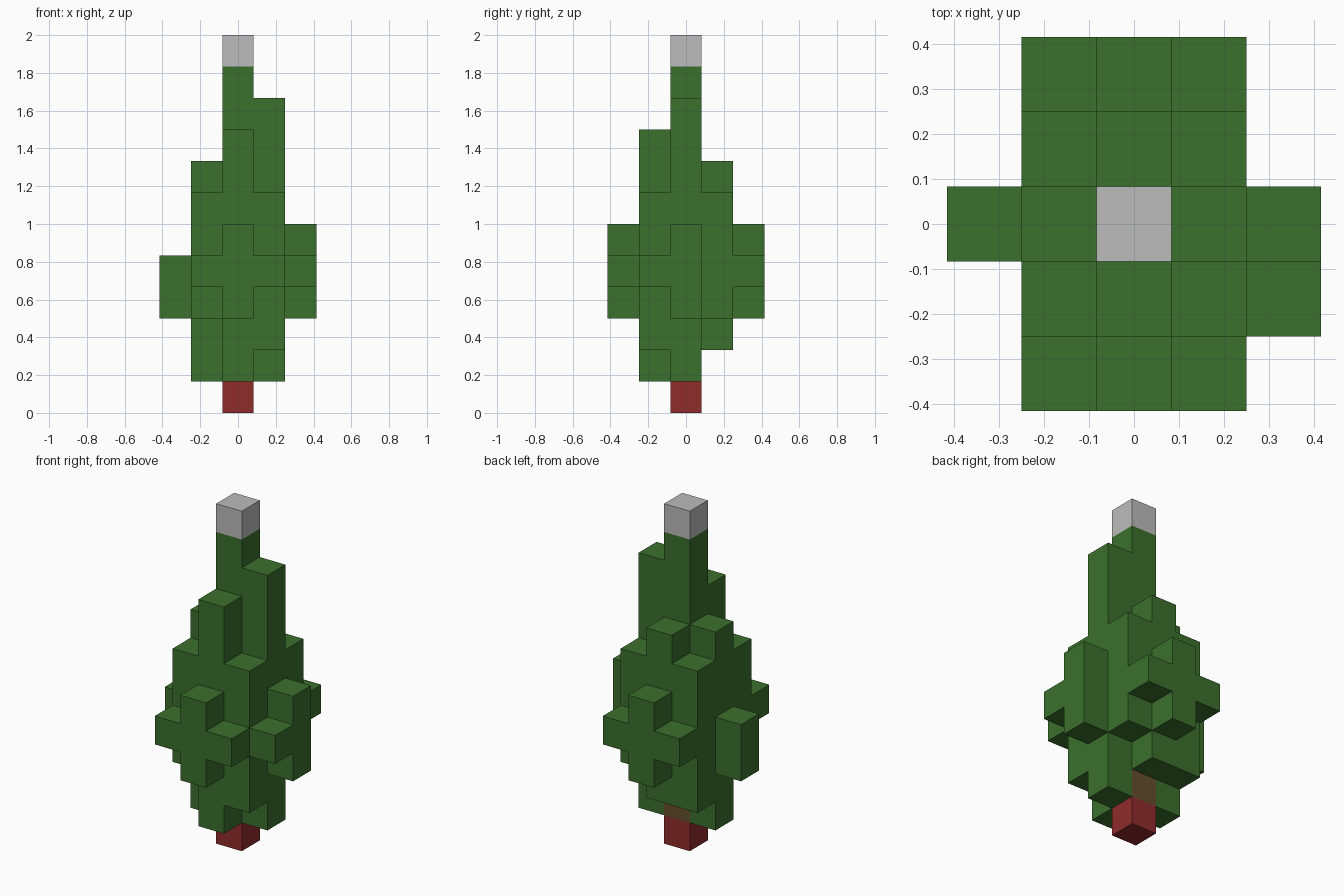
import bpy
import bmesh
from mathutils import Vector

CELL = 1 / 6  # edge length of one block

if "Cube" in bpy.data.objects:
    bpy.data.objects.remove(bpy.data.objects["Cube"], do_unlink=True)


def material(name, color):
    mat = bpy.data.materials.new(name)
    mat.use_nodes = True
    mat.diffuse_color = (*color, 1)
    mat.node_tree.nodes["Principled BSDF"].inputs["Base Color"].default_value = (*color, 1)
    return mat


leaf_green = material("leaf_green", (0.044, 0.162, 0.026))
trunk_red = material("trunk_red", (0.279, 0.025, 0.025))
bark_brown = material("bark_brown", (0.13, 0.076, 0.025))
tip_grey = material("tip_grey", (0.497, 0.503, 0.497))

AXES = [Vector(a) for a in ((1, 0, 0), (0, 1, 0), (0, 0, 1))]


def block_shell(name, columns, mats, pick=lambda cell, normal: 0):
    """Join block columns {(x, y): (lowest, highest)} into one outer shell."""
    cells = {(x, y, z) for (x, y), (low, high) in columns.items()
             for z in range(low, high + 1)}
    bm = bmesh.new()
    for cell in sorted(cells):
        center = Vector(cell) + Vector((0, 0, 0.5))
        for i in range(3):
            for sign in (1, -1):
                normal = AXES[i] * sign
                if tuple(int(c) for c in Vector(cell) + normal) in cells:
                    continue
                u, v = AXES[(i + 1) % 3] / 2, AXES[(i + 2) % 3] / 2 * sign
                mid = center + normal / 2
                face = bm.faces.new([bm.verts.new((mid + c) * CELL)
                                     for c in (-u - v, u - v, u + v, -u + v)])
                face.material_index = pick(cell, normal)
    # Weld the blocks and merge flat areas
    bmesh.ops.remove_doubles(bm, verts=bm.verts, dist=CELL / 100)
    bmesh.ops.dissolve_limit(bm, angle_limit=0.01, verts=bm.verts,
                             edges=bm.edges, delimit={'MATERIAL'})
    mesh = bpy.data.meshes.new(name)
    bm.to_mesh(mesh)
    bm.free()
    for mat in mats:
        mesh.materials.append(mat)
    obj = bpy.data.objects.new(name, mesh)
    bpy.context.collection.objects.link(obj)
    return obj


# Foliage: spire, its four shoulders and the corner fillers
foliage = {
    (0, 0): (1, 10),
    (1, 0): (1, 9), (-1, 0): (1, 7), (0, -1): (1, 8), (0, 1): (2, 7),
    (1, 1): (3, 6), (-1, -1): (3, 6), (1, -1): (2, 6), (-1, 1): (2, 6),
    # Side branches
    (2, 0): (3, 5), (2, -1): (4, 4), (-2, 0): (3, 4),
}
# Front and back cross-shaped branches
for y in (-2, 2):
    foliage[0, y] = (3, 5)
    for x in (-1, 1):
        foliage[x, y] = (4, 4)


def bark_patch(cell, normal):
    """Bark shows through on the back of the lowest core block."""
    return int(cell == (0, 0, 1) and normal.y > 0.5)


block_shell("foliage", foliage, [leaf_green, bark_brown], bark_patch)
block_shell("trunk", {(0, 0): (0, 0)}, [trunk_red])
block_shell("tree_tip", {(0, 0): (11, 11)}, [tip_grey])
